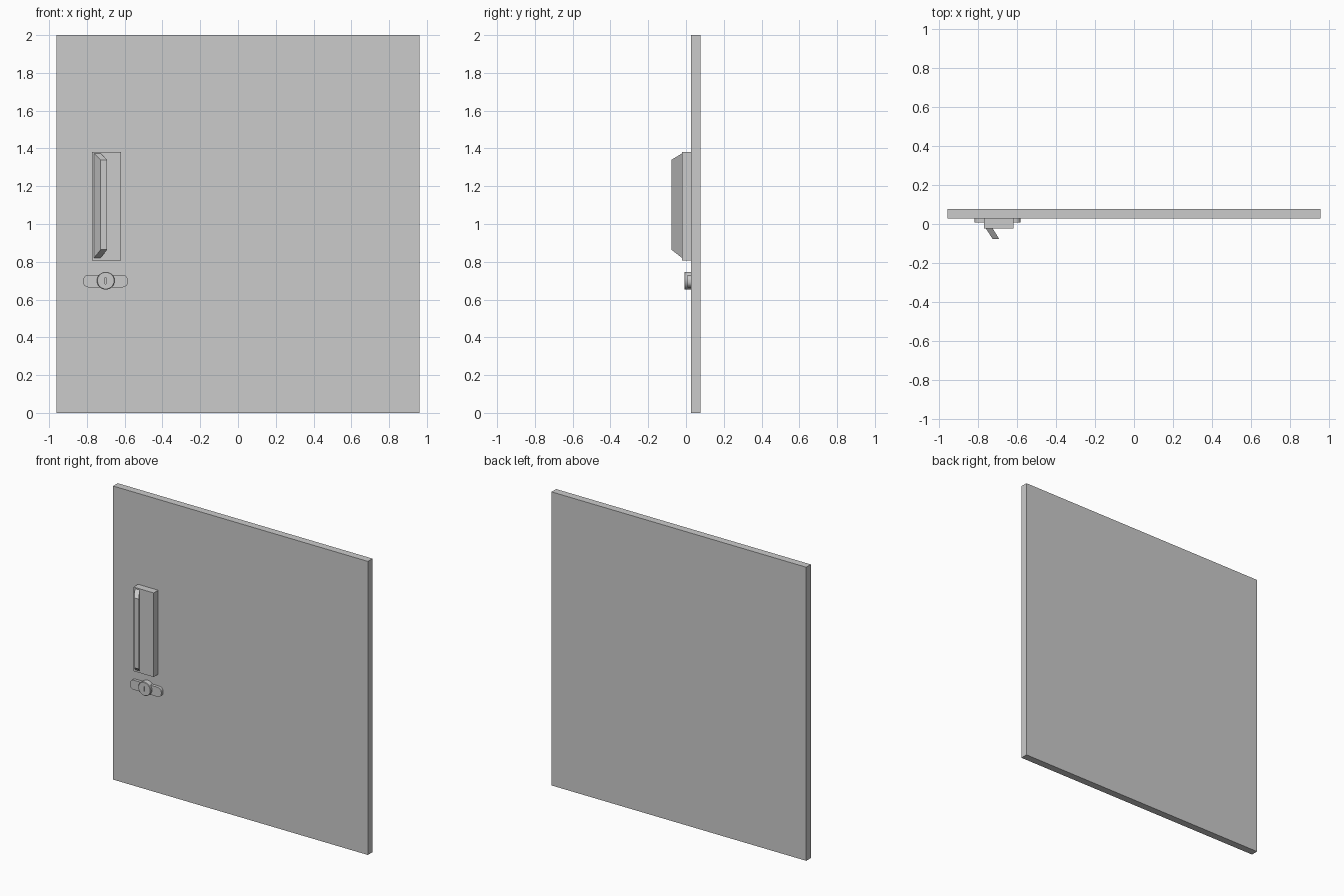
import bpy, bmesh, math
from mathutils import Matrix

if "Cube" in bpy.data.objects:
    bpy.data.objects.remove(bpy.data.objects["Cube"])


def finish(bm, name):
    bmesh.ops.recalc_face_normals(bm, faces=bm.faces)
    me = bpy.data.meshes.new(name)
    bm.to_mesh(me)
    bm.free()
    ob = bpy.data.objects.new(name, me)
    bpy.context.collection.objects.link(ob)
    return ob


def loft(name, rings):
    """Closed solid through matching rings of points."""
    bm = bmesh.new()
    vs = [[bm.verts.new(p) for p in r] for r in rings]
    for a, b in zip(vs, vs[1:]):
        for i in range(len(a)):
            j = (i + 1) % len(a)
            bm.faces.new((a[i], a[j], b[j], b[i]))
    bm.faces.new(vs[0])
    bm.faces.new(vs[-1])
    return finish(bm, name)


def rect(x0, x1, z0, z1, y):
    return [(x0, y, z0), (x1, y, z0), (x1, y, z1), (x0, y, z1)]


def box(name, x0, x1, y0, y1, z0, z1):
    return loft(name, [rect(x0, x1, z0, z1, y) for y in (y0, y1)])


def rounded(x0, x1, z0, z1, r, y, n=6):
    """Rounded rectangle outline in the xz plane."""
    corners = [(x1 - r, z1 - r), (x0 + r, z1 - r), (x0 + r, z0 + r), (x1 - r, z0 + r)]
    return [(cx + r * math.cos(a), y, cz + r * math.sin(a))
            for k, (cx, cz) in enumerate(corners)
            for a in [(k + i / n) * math.pi / 2 for i in range(n + 1)]]


def circle(r, y, n=32):
    return [(-0.70 + r * math.cos(i * math.tau / n), y,
             0.70 + r * math.sin(i * math.tau / n)) for i in range(n)]


def smooth(ob):
    bpy.ops.object.select_all(action='DESELECT')
    ob.select_set(True)
    bpy.context.view_layer.objects.active = ob
    bpy.ops.object.shade_smooth_by_angle(angle=math.radians(30))


# Door leaf
box("door_panel", -0.96, 0.96, 0.027, 0.077, 0, 2)

# Pull handle: back plate and slanted grip tapering outward
box("handle_plate", -0.772, -0.62, -0.022, 0.027, 0.808, 1.381)
loft("handle_grip", [rect(-0.762, -0.727, 0.821, 1.373, -0.022),
                     rect(-0.727, -0.693, 0.864, 1.34, -0.077)])

# Lock plate with rounded ends
smooth(loft("lock_plate", [rounded(-0.82, -0.583, 0.665, 0.73, 0.028, y)
                           for y in (0.007, 0.027)]))

# Lock cylinder with a softened rim and key slot
lock = loft("lock_cylinder", [circle(0.047, 0.027), circle(0.047, -0.006),
                              circle(0.044, -0.009)])
slot = box("key_slot_cutter", -0.703, -0.698, -0.02, 0.008, 0.683, 0.717)
slot.hide_render = True
slot.hide_viewport = False
slot.display_type = 'WIRE'
cut = lock.modifiers.new("key_slot", 'BOOLEAN')
cut.operation = 'DIFFERENCE'
cut.object = slot
smooth(lock)
